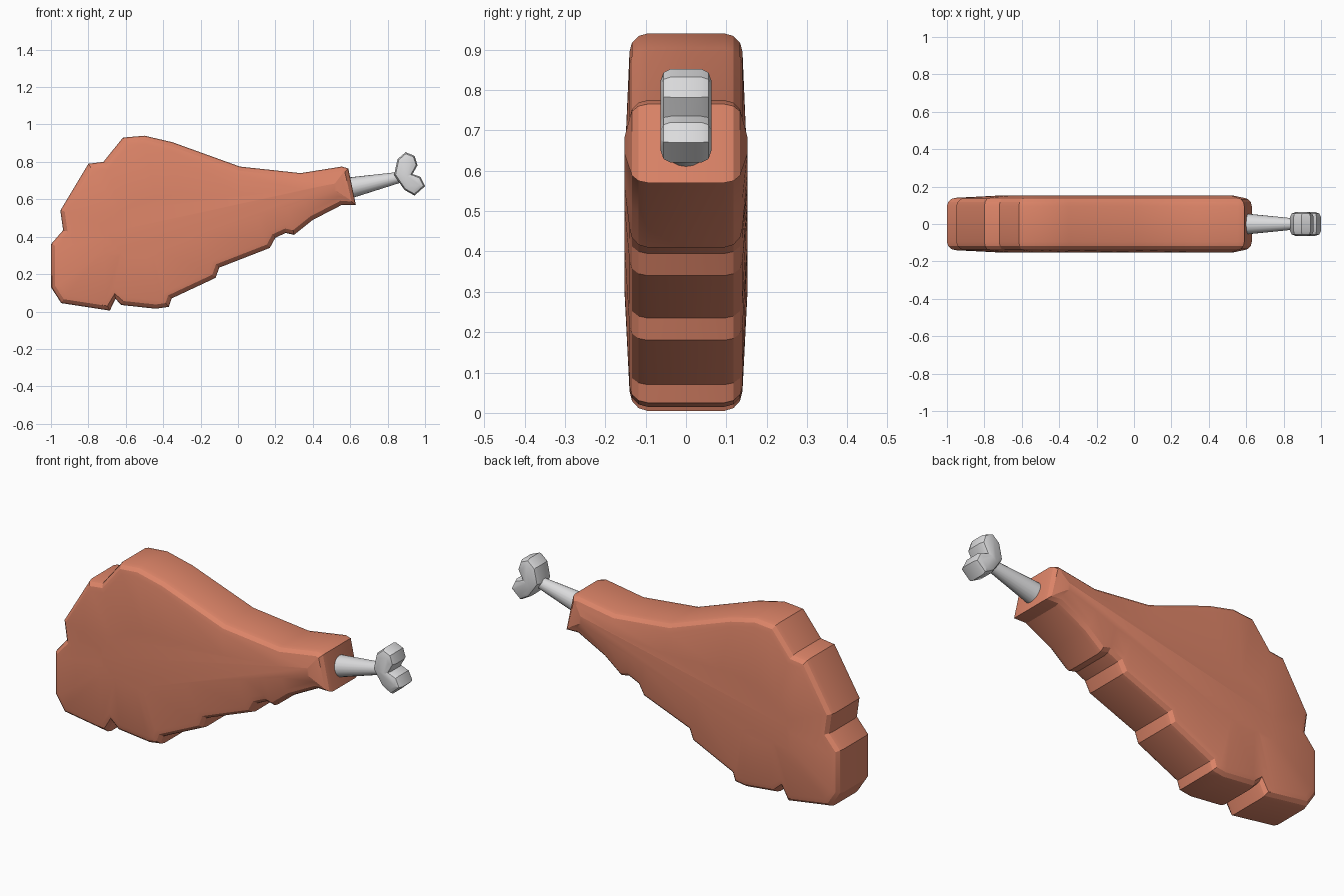
import bpy, bmesh, math
from mathutils import Vector

if "Cube" in bpy.data.objects:
    bpy.data.objects.remove(bpy.data.objects["Cube"])


def material(name, rgb):
    m = bpy.data.materials.new(name)
    m.diffuse_color = (*rgb, 1)
    m.use_nodes = True
    m.node_tree.nodes["Principled BSDF"].inputs["Base Color"].default_value = m.diffuse_color
    return m


MEAT = material("roast brown", (0.73, 0.235, 0.14))
BONE = material("bone white", (0.71, 0.71, 0.72))


def inset(points, dist):
    """Move a clockwise outline inward along its corner bisectors."""
    out = []
    for i, p in enumerate(points):
        a = (p - points[i - 1]).normalized()
        b = (points[(i + 1) % len(points)] - p).normalized()
        n = Vector((a.y + b.y, -a.x - b.x)).normalized()
        miter = max(n.dot(Vector((a.y, -a.x))), 0.8)
        out.append(p + n * dist / miter)
    return out


def finish(obj, mat, angle):
    obj.data.materials.append(mat)
    bpy.ops.object.select_all(action='DESELECT')
    obj.select_set(True)
    bpy.context.view_layer.objects.active = obj
    bpy.ops.object.shade_smooth_by_angle(angle=math.radians(angle))


def slab(name, outline, half, radius, segs, mat, spine=None, bulge=0):
    """Thick outline with rounded rims, optionally swelling toward a spine."""
    pts = [Vector(p) for p in outline]
    rings = []
    for k in range(segs + 1):
        t = math.pi / 2 * k / segs
        rings.append((inset(pts, radius * (1 - math.cos(t))),
                      half - radius + radius * math.sin(t)))
    if spine:
        s, e = Vector(spine[0]), Vector(spine[1])
        d = e - s
        inner = []
        for p in rings[-1][0]:
            t = min(max((p - s).dot(d) / d.length_squared, 0), 1)
            inner.append(p.lerp(s + d * t, 0.65))
        rings.append((inner, half + bulge))
    # full stack of rings from back to front
    stack = [(r, y) for r, y in reversed(rings)] + [(r, -y) for r, y in rings]
    bm = bmesh.new()
    loops = [[bm.verts.new((p.x, y, p.y)) for p in r] for r, y in stack]
    n = len(pts)
    for A, B in zip(loops, loops[1:]):
        for i in range(n):
            j = (i + 1) % n
            bm.faces.new((A[i], A[j], B[j], B[i]))
    bm.faces.new(loops[0])
    bm.faces.new(loops[-1][::-1])
    bmesh.ops.recalc_face_normals(bm, faces=bm.faces)
    me = bpy.data.meshes.new(name)
    bm.to_mesh(me)
    bm.free()
    obj = bpy.data.objects.new(name, me)
    bpy.context.collection.objects.link(obj)
    finish(obj, mat, 25)
    return obj


# Meat: stepped drumstick outline, clockwise in x and z
meat = [(-1, .36), (-.935, .435), (-.95, .54), (-.80, .79), (-.72, .80),
        (-.615, .93), (-.50, .94), (-.35, .905), (.01, .775), (.335, .74),
        (.555, .775), (.59, .765), (.63, .57), (.555, .57), (.40, .49),
        (.30, .41), (.255, .42), (.20, .395), (.17, .34), (-.10, .235),
        (-.12, .18), (-.355, .07), (-.37, .025), (-.44, .015), (-.625, .035),
        (-.655, .068), (-.685, .005), (-.945, .045), (-1, .13)]
slab("meat", meat, 0.14, 0.045, 3, MEAT, ((-.6, .42), (.5, .66)), 0.012)

# Bone shaft: tapered cylinder running out of the meat
a, b = Vector((.52, 0, .645)), Vector((.885, 0, .722))
bpy.ops.mesh.primitive_cone_add(vertices=20, radius1=0.064, radius2=0.027,
                                depth=(b - a).length, location=(a + b) / 2)
shaft = bpy.context.object
shaft.name = "bone_shaft"
shaft.rotation_euler = (b - a).to_track_quat('Z', 'Y').to_euler()
finish(shaft, BONE, 35)

# Bone knob: two-lobed end
knob = [(.835, .73), (.842, .765), (.853, .815), (.896, .852), (.944, .832),
        (.96, .782), (.933, .735), (.976, .72), (1, .67), (.944, .62),
        (.89, .65), (.862, .69)]
slab("bone_knob", knob, 0.063, 0.025, 2, BONE)
